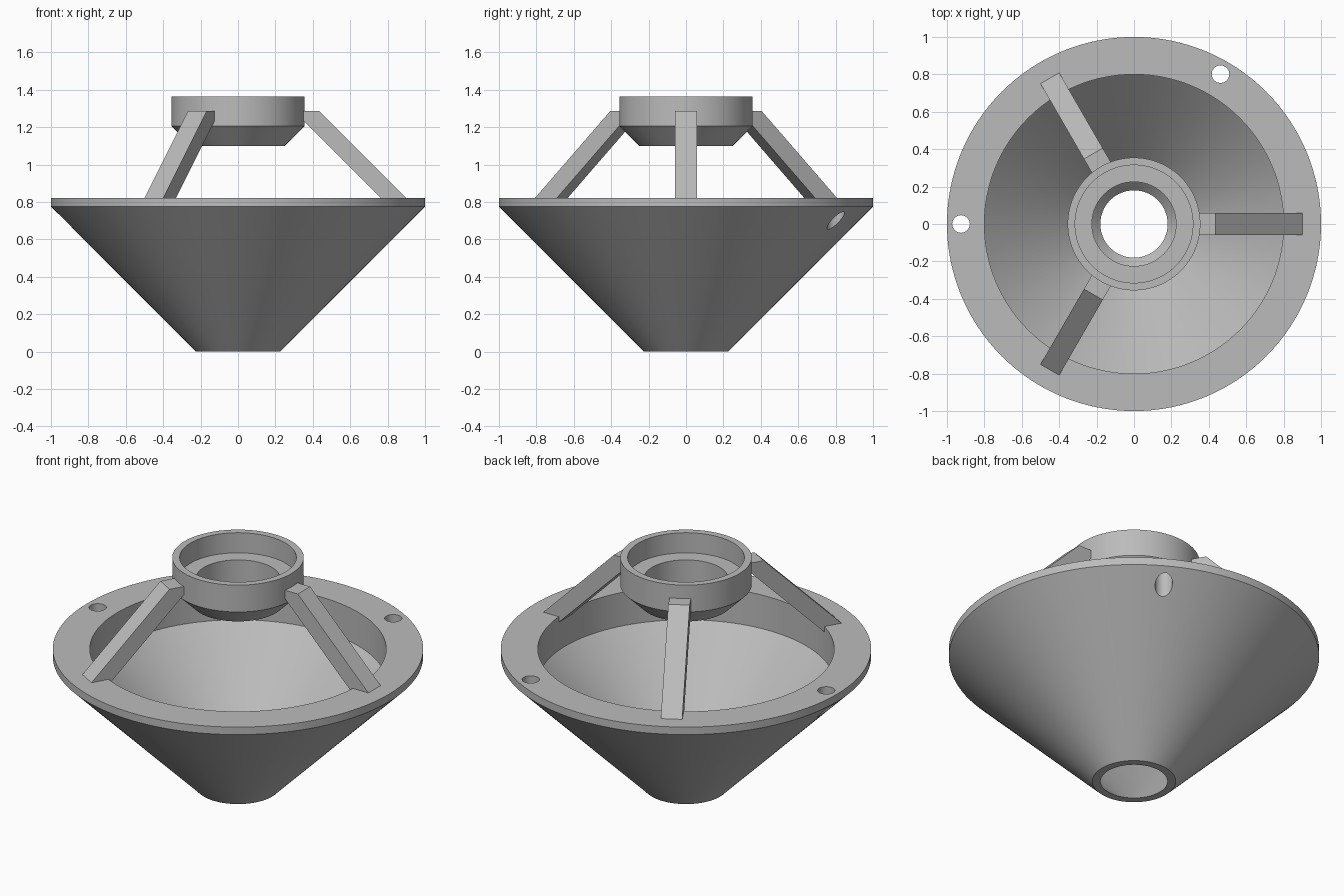
import bpy, bmesh
from math import radians, cos, sin, tau
from mathutils import Matrix

cube = bpy.data.objects.get("Cube")
if cube:
    bpy.data.objects.remove(cube, do_unlink=True)

grey = bpy.data.materials.new("plain_grey")
grey.use_nodes = True
colour = (0.5, 0.5, 0.5, 1)
grey.diffuse_color = colour
grey.node_tree.nodes["Principled BSDF"].inputs["Base Color"].default_value = colour


def finish(bm, name):
    bmesh.ops.recalc_face_normals(bm, faces=bm.faces)
    mesh = bpy.data.meshes.new(name)
    bm.to_mesh(mesh)
    bm.free()
    mesh.materials.append(grey)
    obj = bpy.data.objects.new(name, mesh)
    bpy.context.collection.objects.link(obj)
    return obj


def activate(obj):
    bpy.ops.object.select_all(action='DESELECT')
    obj.select_set(True)
    bpy.context.view_layer.objects.active = obj


def smooth(obj):
    activate(obj)
    bpy.ops.object.shade_smooth_by_angle(angle=radians(30))


def lathe(name, profile, steps=128):
    """Turn a closed (radius, height) profile around the z axis."""
    bm = bmesh.new()
    rings = [[bm.verts.new((r * cos(tau * i / steps), r * sin(tau * i / steps), z))
              for r, z in profile] for i in range(steps)]
    n = len(profile)
    for i in range(steps):
        a, b = rings[i], rings[(i + 1) % steps]
        for j in range(n):
            k = (j + 1) % n
            bm.faces.new((a[j], b[j], b[k], a[k]))
    return finish(bm, name)


# Conical funnel with a thick flat rim and a straight inner lip
funnel = lathe("funnel", [(0.225, 0), (1, 0.775), (1, 0.82),
                          (0.8, 0.82), (0.8, 0.62), (0.18, 0)])

# Two vertical holes drilled through the rim
for angle in (60, 180):
    bm = bmesh.new()
    place = Matrix.Rotation(radians(angle), 4, 'Z') @ Matrix.Translation((0.925, 0, 0.75))
    bmesh.ops.create_cone(bm, cap_ends=True, segments=32, radius1=0.047,
                          radius2=0.047, depth=0.4, matrix=place)
    cutter = finish(bm, "hole_cutter")
    cutter.hide_render = True
    activate(funnel)
    cut = funnel.modifiers.new("rim_hole", 'BOOLEAN')
    cut.operation = 'DIFFERENCE'
    cut.solver = 'EXACT'
    cut.object = cutter
    bpy.ops.object.modifier_apply(modifier=cut.name)
    bpy.data.objects.remove(cutter, do_unlink=True)
smooth(funnel)

# Raised cup with a stepped seat, a chamfered base and a through hole
smooth(lathe("hub_cup", [(0.25, 1.1), (0.355, 1.205), (0.355, 1.365), (0.315, 1.365),
                         (0.315, 1.245), (0.225, 1.245), (0.225, 1.1)]))

# Three sloping struts from the rim to the cup
side = [(0.335, 1.285), (0.435, 1.285), (0.9, 0.82), (0.9, 0.8),
        (0.82, 0.765), (0.335, 1.25)]
for number, angle in enumerate((0, 120, 240), 1):
    bm = bmesh.new()
    face = bm.faces.new([bm.verts.new((x, -0.058, z)) for x, z in side])
    grown = bmesh.ops.extrude_face_region(bm, geom=[face])["geom"]
    bmesh.ops.translate(bm, vec=(0, 0.116, 0),
                        verts=[v for v in grown if isinstance(v, bmesh.types.BMVert)])
    bmesh.ops.rotate(bm, verts=bm.verts, matrix=Matrix.Rotation(radians(angle), 3, 'Z'))
    finish(bm, f"strut_{number}")
